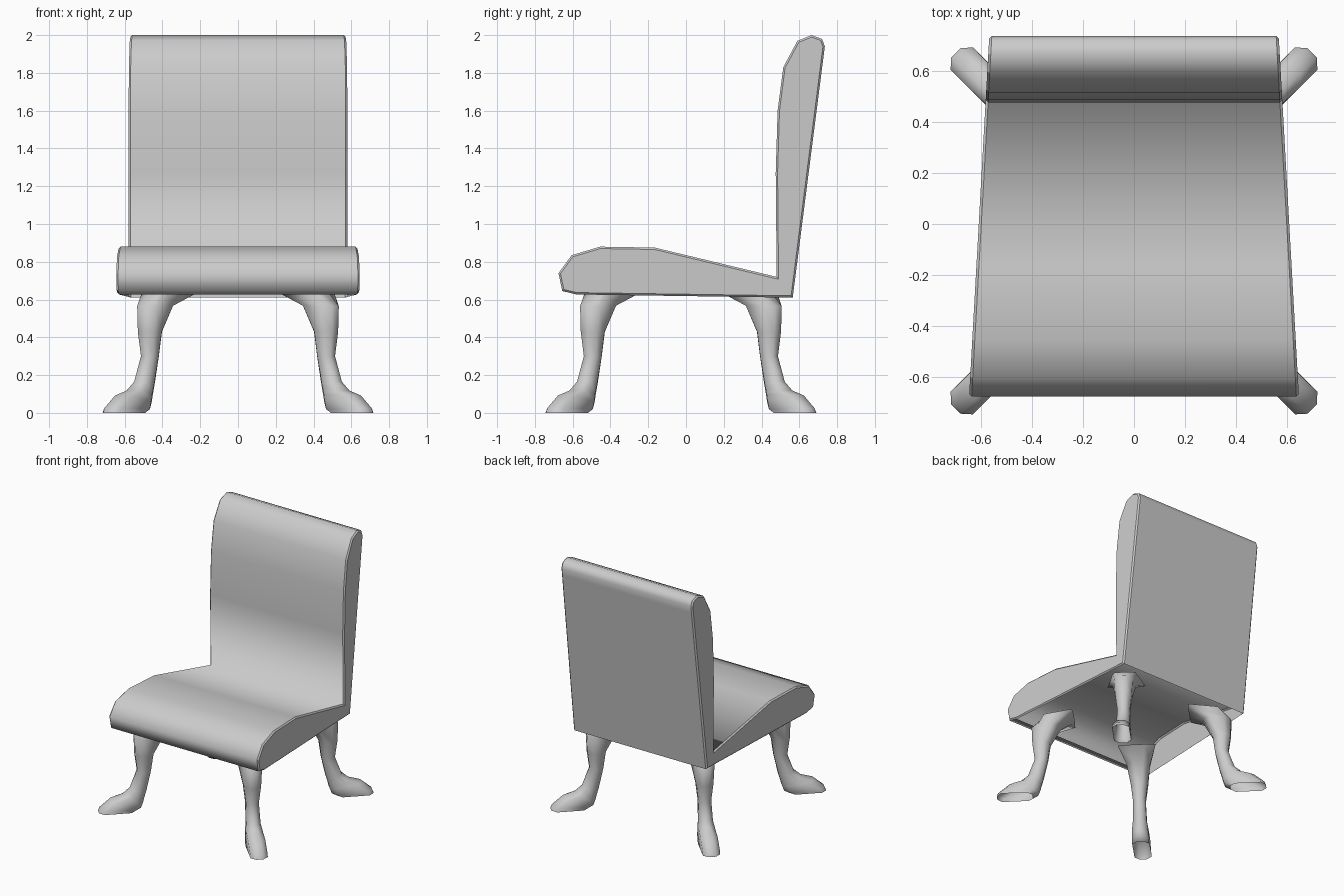
import bpy, bmesh, math

if "Cube" in bpy.data.objects:
    bpy.data.objects.remove(bpy.data.objects["Cube"])

grey = bpy.data.materials.new("light grey")
grey.diffuse_color = (0.6, 0.6, 0.6, 1)
grey.use_nodes = True
grey.node_tree.nodes["Principled BSDF"].inputs["Base Color"].default_value = grey.diffuse_color


def finish(bm, name):
    """Turn the bmesh into a named object in the shared material."""
    me = bpy.data.meshes.new(name)
    bm.to_mesh(me)
    bm.free()
    me.materials.append(grey)
    ob = bpy.data.objects.new(name, me)
    bpy.context.collection.objects.link(ob)
    return ob


# seat and backrest: one side profile (y, z), tapering in width to the rear;
# the shell is open underneath
profile = [(-0.58, 0.627), (-0.655, 0.645), (-0.675, 0.74), (-0.605, 0.835),
           (-0.455, 0.88), (-0.165, 0.875), (0.48, 0.72), (0.475, 1.27),
           (0.485, 1.6), (0.515, 1.83), (0.59, 1.97), (0.665, 2.0),
           (0.72, 1.98), (0.735, 1.94), (0.728, 1.885), (0.565, 0.61)]
bm = bmesh.new()
sides = [[bm.verts.new((s * (0.607 - 0.056 * y), y, z)) for y, z in profile]
         for s in (-1, 1)]
n = len(profile)
for i in range(n):
    j = (i + 1) % n
    f = bm.faces.new((sides[0][i], sides[0][j], sides[1][j], sides[1][i]))
    f.smooth = True
for side in sides:
    bm.faces.new(side)
bmesh.ops.recalc_face_normals(bm, faces=bm.faces[:])
rim = [e for e in bm.edges if e.verts[0].co.x * e.verts[1].co.x > 0]
bev = bmesh.ops.bevel(bm, geom=rim, offset=0.01, segments=1,
                      profile=0.5, affect='EDGES')
for f in bev["faces"]:
    f.smooth = False
bm.normal_update()
under = [f for f in bm.faces if f.normal.z < -0.95 and f.calc_area() > 0.5]
bmesh.ops.delete(bm, geom=under, context='FACES')
finish(bm, "seat_and_backrest")

# curved legs, open at both ends: rings of
# (outer r, outer z, inner r, inner z, outer width, inner width, squareness)
rings = [(0.64, 0.643, 0.42, 0.643, 0.08, 0.14, 0.93),
         (0.73, 0.565, 0.525, 0.568, 0.06, 0.095, 0.2),
         (0.725, 0.43, 0.595, 0.43, 0.06, 0.062, 0),
         (0.708, 0.30, 0.612, 0.30, 0.045, 0.047, 0),
         (0.757, 0.165, 0.645, 0.15, 0.05, 0.05, 0),
         (0.81, 0.118, 0.66, 0.10, 0.06, 0.056, 0.1),
         (0.895, 0.092, 0.67, 0.06, 0.062, 0.06, 0.4),
         (0.975, 0.025, 0.685, 0.02, 0.062, 0.062, 0.57),
         (0.985, 0.0, 0.725, 0.0, 0.062, 0.062, 0.57)]


def leg(name, angle):
    bm = bmesh.new()
    ca, sa = math.cos(angle), math.sin(angle)
    loops = []
    for ro, zo, ri, zi, wo, wi, q in rings:
        loop = []
        for k in range(8):
            a = math.pi / 8 + k * math.pi / 4
            c = math.cos(a) / math.cos(math.pi / 8)
            s = math.sin(a) / math.cos(math.pi / 8)
            c = math.copysign(abs(c) + (1 - abs(c)) * q, c)
            f = (c + 1) / 2
            r, z = ri + (ro - ri) * f, zi + (zo - zi) * f
            t = s * (wi + (wo - wi) * f)
            loop.append(bm.verts.new((r * ca - t * sa, r * sa + t * ca - 0.027, z)))
        loops.append(loop)
    for lo, hi in zip(loops, loops[1:]):
        for k in range(8):
            f = bm.faces.new((lo[k], hi[k], hi[(k + 1) % 8], lo[(k + 1) % 8]))
            f.smooth = True
    finish(bm, name)


for k, name in enumerate(("back_right_leg", "back_left_leg",
                          "front_left_leg", "front_right_leg")):
    leg(name, math.pi / 4 + k * math.pi / 2)
